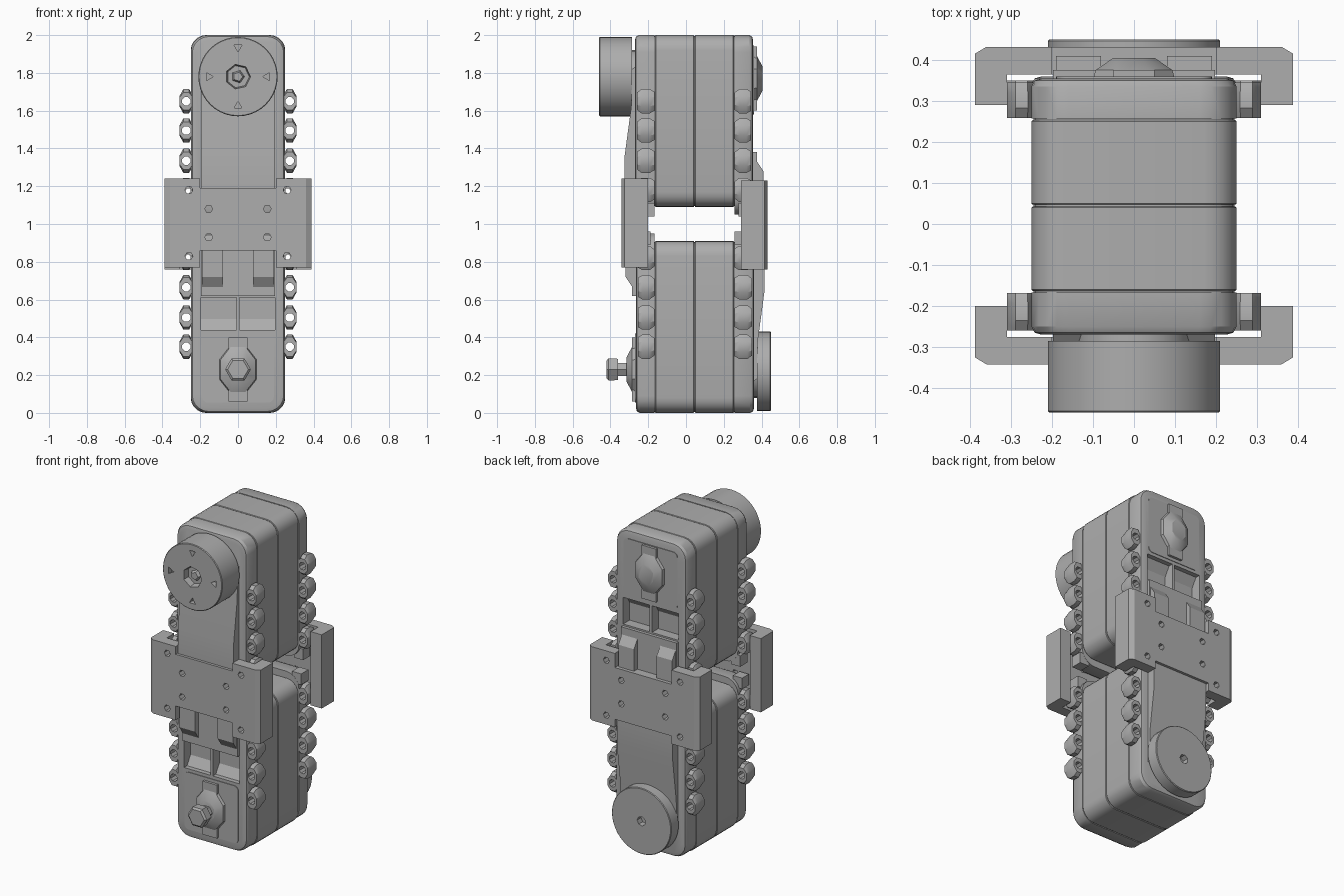
import bpy, bmesh, math
from mathutils import Matrix, Vector

old = bpy.data.objects.get("Cube")
if old:
    bpy.data.objects.remove(old, do_unlink=True)

grey = bpy.data.materials.new("plain grey")
grey.use_nodes = True
COLOUR = (0.42, 0.42, 0.42, 1)
grey.diffuse_color = COLOUR
grey.node_tree.nodes["Principled BSDF"].inputs["Base Color"].default_value = COLOUR

# Half turn that carries the upper unit onto the lower one
TURN = Matrix.Translation((0, 0.09, 2)) @ Matrix.Rotation(math.pi, 4, 'X')


def finish(name, bm, flip=False, smooth=True):
    bmesh.ops.recalc_face_normals(bm, faces=bm.faces)
    if flip:
        bm.transform(TURN)
    me = bpy.data.meshes.new(name)
    bm.to_mesh(me)
    bm.free()
    me.materials.append(grey)
    ob = bpy.data.objects.new(name, me)
    bpy.context.collection.objects.link(ob)
    if smooth:
        bpy.ops.object.select_all(action='DESELECT')
        ob.select_set(True)
        bpy.context.view_layer.objects.active = ob
        bpy.ops.object.shade_smooth_by_angle(angle=math.radians(30))
    return ob


def loft(bm, rings):
    """Closed solid through rings of 3D points."""
    loops = [[bm.verts.new(p) for p in ring] for ring in rings]
    for a, b in zip(loops, loops[1:]):
        for i in range(len(a)):
            j = (i + 1) % len(a)
            bm.faces.new((a[i], a[j], b[j], b[i]))
    bm.faces.new(loops[0])
    bm.faces.new(loops[-1])


def box(bm, x0, x1, y0, y1, z0, z1):
    loft(bm, [[(x0, y, z0), (x1, y, z0), (x1, y, z1), (x0, y, z1)] for y in (y0, y1)])


def circle(x, y, z, r, n, turn=0.0, squash=1.0):
    return [(x + r * squash * math.cos(turn + math.tau * i / n), y,
             z + r * math.sin(turn + math.tau * i / n)) for i in range(n)]


def disc(bm, x, z, n, rings, turn=0.0, squash=1.0):
    """Turned solid along y; rings are (y, radius)."""
    loft(bm, [circle(x, y, z, r, n, turn, squash) for y, r in rings])


def rounded(y, hx, z0, z1, r, inset=0.0, steps=5):
    """Rounded rectangle in the xz plane."""
    hx, z0, z1, r = hx - inset, z0 + inset, z1 - inset, r - inset / 2
    corners = [(hx - r, z1 - r), (r - hx, z1 - r), (r - hx, z0 + r), (hx - r, z0 + r)]
    return [(cx + r * math.cos(a), y, cz + r * math.sin(a))
            for k, (cx, cz) in enumerate(corners)
            for a in [math.pi / 2 * (k + i / steps) for i in range(steps + 1)]]


def carve(ob, bm):
    """Subtract the solids in bm from ob."""
    cutter = finish("cutter", bm, smooth=False)
    cutter.hide_render = True
    mod = ob.modifiers.new("cut", 'BOOLEAN')
    mod.object, mod.operation, mod.solver = cutter, 'DIFFERENCE', 'EXACT'
    bpy.context.view_layer.update()
    dg = bpy.context.evaluated_depsgraph_get()
    me = bpy.data.meshes.new_from_object(ob.evaluated_get(dg))
    ob.modifiers.clear()
    ob.data = me
    bpy.data.objects.remove(cutter, do_unlink=True)


def unit(label, flip):
    def done(part, bm):
        return finish(label + "_" + part, bm, flip)

    # Casing halves with a fine seam between
    for part, y0, y1 in (("front_casing", -0.163, 0.043), ("back_casing", 0.047, 0.253)):
        bm = bmesh.new()
        loft(bm, [rounded(y, 0.25, 1.09, 2, 0.08, i) for y, i in
                  ((y0, 0.003), (y0 + 0.003, 0), (y1 - 0.003, 0), (y1, 0.003))])
        done(part, bm)
    bm = bmesh.new()
    loft(bm, [rounded(y, 0.245, 1.095, 1.995, 0.08) for y in (-0.2, 0.29)])
    done("core", bm)

    # End covers with rounded rims
    bm = bmesh.new()
    loft(bm, [rounded(y, 0.25, 1.05, 2, 0.09, i) for y, i in
              ((-0.167, 0), (-0.25, 0), (-0.265, 0.008), (-0.27, 0.025))])
    done("front_cover", bm)
    bm = bmesh.new()
    loft(bm, [rounded(y, 0.25, 1.05, 2, 0.09, i) for y, i in
              ((0.257, 0), (0.335, 0), (0.35, 0.008), (0.355, 0.025))])
    cover = done("back_cover", bm)

    # Socket windows in the back cover, with sloped floors
    bm = bmesh.new()
    for s in (-1, 1):
        a, b = sorted((s * 0.008, s * 0.195))
        loft(bm, [[(x, 0.4, 1.39), (x, 0.4, 1.56), (x, 0.325, 1.56),
                   (x, 0.27, 1.47), (x, 0.27, 1.39)] for x in (a, b)])
    if flip:
        bm.transform(TURN)
    carve(cover, bm)

    # Screw lugs down all four edges
    bm = bmesh.new()
    for s in (-1, 1):
        for y0, y1 in ((-0.26, -0.168), (0.258, 0.345)):
            for z in (1.18, 1.335, 1.495, 1.65):
                x = s * 0.274
                tube = [circle(x, y, z, r, 8, math.pi / 8, q) for y, r, q in
                        ((y0, 0.024, 1), (y0, 0.05, 0.78), (y0 + 0.025, 0.07, 0.56),
                         (y1 - 0.025, 0.07, 0.56), (y1, 0.055, 0.7), (y1, 0.024, 1))]
                loops = [[bm.verts.new(p) for p in ring] for ring in tube]
                for a, b in zip(loops, loops[1:] + loops[:1]):
                    for i in range(8):
                        j = (i + 1) % 8
                        bm.faces.new((a[i], a[j], b[j], b[i]))
            # Thin nib at the inner end
            a, b = sorted((s * 0.2, s * 0.265))
            box(bm, a, b, y0 + 0.02, y1, 1.04, 1.11)
    done("screw_lugs", bm)

    # Sloping front panel under the wheel
    bm = bmesh.new()
    loft(bm, [[(x, -0.26, 1.19), (x, -0.325, 1.19), (x, -0.325, 1.36),
               (x, -0.29, 1.62), (x, -0.285, 1.82), (x, -0.26, 1.84)] for x in (-0.197, 0.197)])
    done("front_panel", bm)

    # Drive wheel: deep on the upper unit, shallow on the lower
    bm = bmesh.new()
    outer = -0.36 if flip else -0.46
    disc(bm, 0, 1.78, 40, ((-0.285, 0.21), (outer + 0.004, 0.21), (outer, 0.206)))
    wheel = done("wheel", bm)
    bm = bmesh.new()
    disc(bm, 0, 1.78, 7, ((outer - 0.02, 0.03 if flip else 0.07), (outer + 0.04, 0.03 if flip else 0.06)))
    if not flip:
        for k in range(4):
            a = k * math.pi / 2
            disc(bm, 0.155 * math.cos(a), 1.78 + 0.155 * math.sin(a), 3,
                 ((outer - 0.02, 0.024), (outer + 0.03, 0.024)), a + math.pi)
    else:
        bm.transform(TURN)
    carve(wheel, bm)
    bm = bmesh.new()
    disc(bm, 0, 1.78, 24, ((-0.26, 0.14), (-0.29, 0.14)))
    if not flip:
        disc(bm, 0, 1.78, 5, ((-0.4, 0.045), (-0.44, 0.025)))
    done("wheel_hub", bm)

    # Back panel with its pivot boss
    bm = bmesh.new()
    loft(bm, [rounded(y, 0.19, 1.58, 1.945, 0.03) for y in (0.35, 0.359)])
    disc(bm, 0, 1.77, 8, ((0.35, 0.14), (0.375, 0.13), (0.405, 0.07)), math.pi / 8, 0.78)
    box(bm, -0.05, 0.05, 0.35, 0.375, 1.6, 1.66)
    box(bm, -0.05, 0.05, 0.35, 0.375, 1.88, 1.94)
    if flip:
        disc(bm, 0, 1.77, 6, ((0.39, 0.04), (0.45, 0.04)))
        disc(bm, 0, 1.77, 6, ((0.45, 0.065), (0.5, 0.068), (0.51, 0.055)))
    done("pivot_boss", bm)

    # Cable ledge and paired socket blocks
    bm = bmesh.new()
    box(bm, -0.197, 0.197, 0.34, 0.375, 1.1, 1.38)
    for s in (-1, 1):
        a, b = sorted((s * 0.08, s * 0.19))
        loft(bm, [[(x, 0.37, 1.34), (x, 0.41, 1.28), (x, 0.41, 1.1), (x, 0.37, 1.1)]
                  for x in (a, b)])
    done("socket_blocks", bm)

    # Clamp bracket: channel with notches and screw holes
    half = [(0.31, -0.2), (0.388, -0.2), (0.388, -0.325), (0.36, -0.342)]
    inner = [(0.31, -0.275)]
    ring = half + [(-x, y) for x, y in reversed(half)] + [(-x, y) for x, y in inner] + inner
    bm = bmesh.new()
    loft(bm, [[(x, y, z) for x, y in ring] for z in (0.77, 1.24)])
    bracket = done("clamp_bracket", bm)
    bm = bmesh.new()
    box(bm, -0.2, 0.2, -0.5, -0.1, 1.19, 1.3)
    box(bm, -0.2, 0.2, -0.5, -0.1, 0.7, 0.86)
    for s in (-1, 1):
        for x, z in ((0.155, 1.08), (0.155, 0.93), (0.26, 1.18), (0.26, 0.83)):
            disc(bm, s * x, z, 6, ((-0.4, 0.021), (-0.26, 0.021)))
    if flip:
        bm.transform(TURN)
    carve(bracket, bm)


unit("upper", False)
unit("lower", True)
